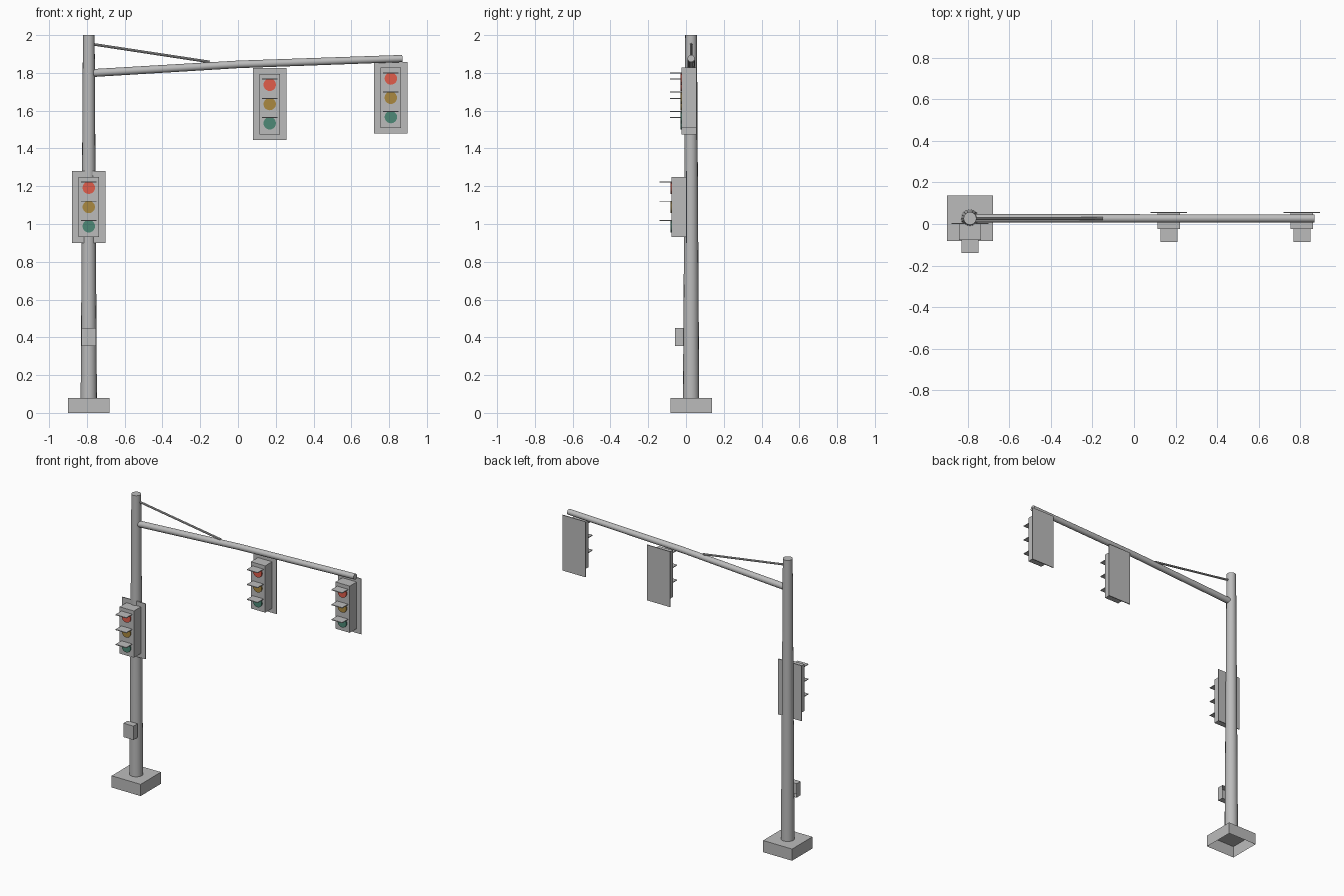
import bpy, bmesh, math
from mathutils import Vector

if "Cube" in bpy.data.objects:
    bpy.data.objects.remove(bpy.data.objects["Cube"])

def material(name, rgb):
    m = bpy.data.materials.new(name)
    m.diffuse_color = (*rgb, 1)
    m.use_nodes = True
    m.node_tree.nodes["Principled BSDF"].inputs["Base Color"].default_value = m.diffuse_color
    return m

GREY = material("painted_metal_grey", (0.5, 0.5, 0.5))
LENSES = [("red", 1, material("lens_red", (0.75, 0.11, 0.07))),
          ("amber", 0, material("lens_amber", (0.40, 0.25, 0.05))),
          ("green", -1, material("lens_green", (0.075, 0.25, 0.18)))]
PX, PY = -0.79, 0.027      # pole axis

def finish(name, bm, mat, smooth=False):
    bmesh.ops.recalc_face_normals(bm, faces=bm.faces)
    me = bpy.data.meshes.new(name)
    bm.to_mesh(me)
    bm.free()
    me.materials.append(mat)
    ob = bpy.data.objects.new(name, me)
    bpy.context.collection.objects.link(ob)
    if smooth:
        bpy.ops.object.select_all(action='DESELECT')
        ob.select_set(True)
        bpy.context.view_layer.objects.active = ob
        bpy.ops.object.shade_smooth_by_angle(angle=math.radians(40))
    return ob

def box(name, lo, hi, mat=GREY, open_side=None):
    """Box from corner to corner; open_side removes the face with that normal."""
    bm = bmesh.new()
    bmesh.ops.create_cube(bm, size=1)
    for v in bm.verts:
        v.co = [l + (c + 0.5) * (h - l) for c, l, h in zip(v.co, lo, hi)]
    if open_side:
        bm.normal_update()
        gone = [f for f in bm.faces if f.normal.dot(Vector(open_side)) > 0.9]
        bmesh.ops.delete(bm, geom=gone, context='FACES')
    return finish(name, bm, mat)

def tube(name, points, radii, sides=16, mat=GREY):
    """Capped round tube through points lying in an x-z plane (or along y)."""
    bm = bmesh.new()
    pts = [Vector(p) for p in points]
    rings = []
    for i, p in enumerate(pts):
        d = (pts[min(i + 1, len(pts) - 1)] - pts[max(i - 1, 0)]).normalized()
        u = Vector((1, 0, 0)) if abs(d.y) > 0.9 else Vector((0, 1, 0))
        w = d.cross(u)
        angles = [2 * math.pi * k / sides for k in range(sides)]
        rings.append([bm.verts.new(p + radii[i] * (u * math.cos(a) + w * math.sin(a)))
                      for a in angles])
    for a, b in zip(rings, rings[1:]):
        for k in range(sides):
            j = (k + 1) % sides
            bm.faces.new((a[k], a[j], b[j], b[k]))
    bm.faces.new(rings[0])
    bm.faces.new(rings[-1])
    return finish(name, bm, mat, smooth=True)

def signal_head(name, x, y, z):
    """Backplate at y, housing in front of it, three lenses under flat visors."""
    box(name + "_backplate", (x - 0.088, y - 0.003, z - 0.19), (x + 0.088, y + 0.003, z + 0.19))
    box(name + "_housing", (x - 0.054, y - 0.078, z - 0.16), (x + 0.054, y, z + 0.16))
    for colour, step, mat in LENSES:
        lz = z + 0.102 * step
        tube(f"{name}_{colour}_lens", [(x, y - 0.076, lz), (x, y - 0.085, lz)],
             [0.033, 0.033], 20, mat)
        box(f"{name}_{colour}_visor", (x - 0.041, y - 0.141, lz + 0.028),
            (x + 0.041, y - 0.076, lz + 0.033))

# footing (hollow underneath), tapered pole and control box
box("footing", (PX - 0.11, PY - 0.11, 0), (PX + 0.11, PY + 0.11, 0.08), open_side=(0, 0, -1))
tube("pole", [(PX, PY, 0.08), (PX, PY, 2.0)], [0.043, 0.031])
box("control_box", (PX - 0.038, -0.058, 0.355), (PX + 0.038, -0.014, 0.45), open_side=(0, 1, 0))

# mast arm, slightly bent, with its brace
tube("mast_arm", [(PX, PY, 1.798), (0.0, PY, 1.845), (0.87, PY, 1.876)], [0.021, 0.02, 0.019])
tube("arm_brace", [(PX, PY, 1.955), (-0.15, PY, 1.858)], [0.007, 0.007], 8)

# signal heads
signal_head("pole_signal", PX, 0.002, 1.09)
signal_head("inner_signal", 0.168, 0.055, 1.635)
signal_head("outer_signal", 0.809, 0.055, 1.668)
